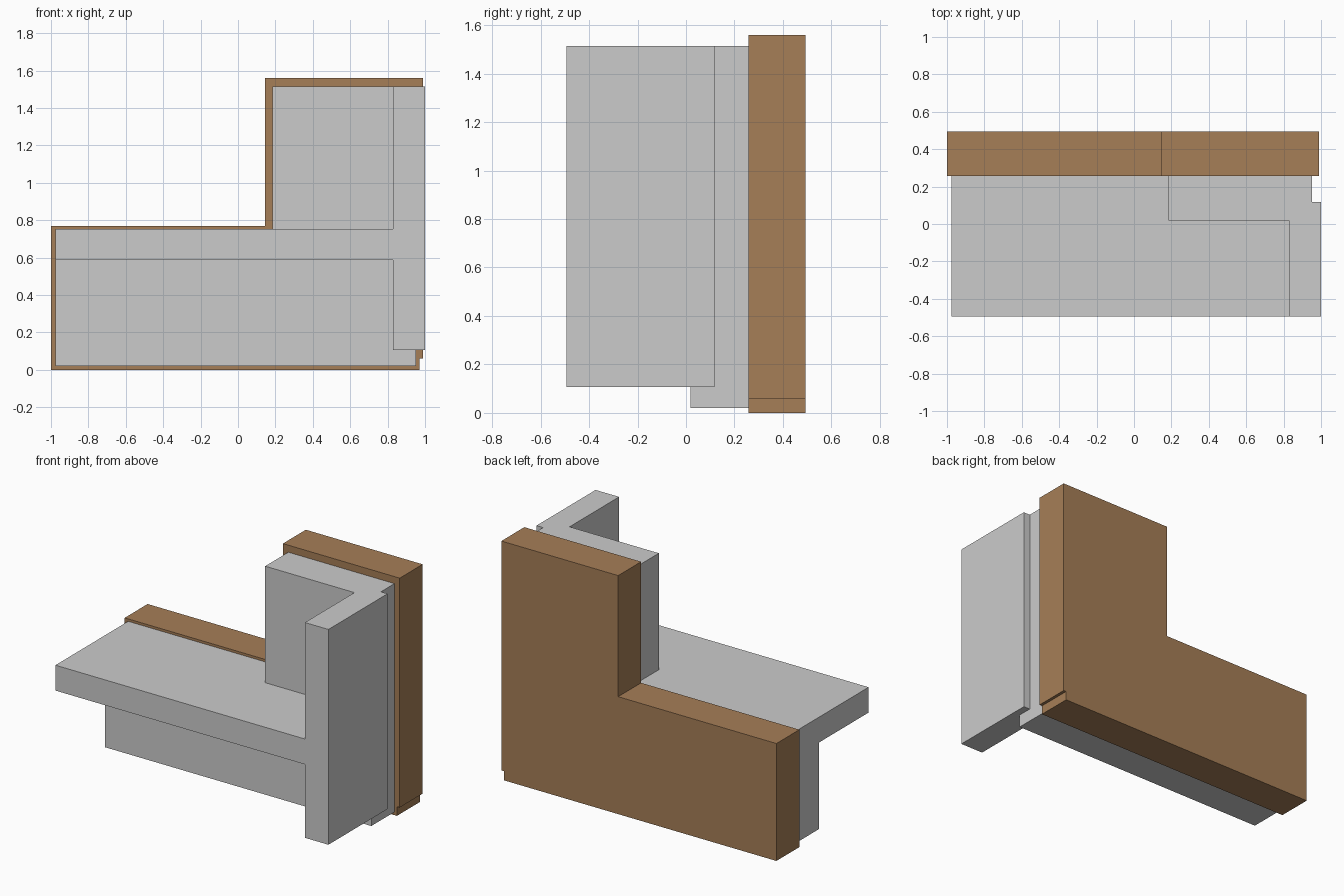
import bpy, bmesh, math

if "Cube" in bpy.data.objects:
    bpy.data.objects.remove(bpy.data.objects["Cube"])


def extrude_xz(name, profile, y0, y1):
    """Solid made from an x-z outline extruded from y0 to y1."""
    bm = bmesh.new()
    face = bm.faces.new([bm.verts.new((x, y0, z)) for x, z in profile])
    ext = bmesh.ops.extrude_face_region(bm, geom=[face])["geom"]
    moved = [v for v in ext if isinstance(v, bmesh.types.BMVert)]
    bmesh.ops.translate(bm, verts=moved, vec=(0, y1 - y0, 0))
    bmesh.ops.recalc_face_normals(bm, faces=bm.faces)
    mesh = bpy.data.meshes.new(name)
    bm.to_mesh(mesh)
    bm.free()
    obj = bpy.data.objects.new(name, mesh)
    bpy.context.collection.objects.link(obj)
    return obj


def box(name, x0, x1, y0, y1, z0, z1):
    return extrude_xz(name, [(x0, z0), (x1, z0), (x1, z1), (x0, z1)], y0, y1)


def union(target, others):
    """Merge solids into the target and clear leftover coplanar edges."""
    for other in others:
        mod = target.modifiers.new("join", 'BOOLEAN')
        mod.operation, mod.solver, mod.object = 'UNION', 'EXACT', other
    graph = bpy.context.evaluated_depsgraph_get()
    merged = bpy.data.meshes.new_from_object(target.evaluated_get(graph))
    target.modifiers.clear()
    bm = bmesh.new()
    bm.from_mesh(merged)
    bmesh.ops.dissolve_limit(bm, angle_limit=math.radians(1),
                             verts=bm.verts, edges=bm.edges)
    bm.to_mesh(merged)
    bm.free()
    target.data = merged
    merged.name = target.name
    for other in others:
        bpy.data.objects.remove(other)


# wooden L-shaped backing with a small notch in the lower right corner
backing = extrude_xz("wood_backing", [
    (-1, 0), (0.97, 0), (0.97, 0.06), (0.99, 0.06), (0.99, 1.56),
    (0.145, 1.56), (0.145, 0.768), (-1, 0.768)], 0.257, 0.494)
wood = bpy.data.materials.new("wood")
wood.diffuse_color = (0.38, 0.21, 0.095, 1)
wood.use_nodes = True
wood.node_tree.nodes["Principled BSDF"].inputs["Base Color"].default_value = wood.diffuse_color
backing.data.materials.append(wood)

# grey L-shaped wall in front of the backing
body = extrude_xz("grey_body", [
    (-0.975, 0.02), (0.952, 0.02), (0.952, 1.514),
    (0.184, 1.514), (0.184, 0.752), (-0.975, 0.752)], 0.018, 0.257)

# shelf and tall side panel, merged with the wall into one body
shelf = box("shelf", -0.975, 0.9, -0.494, 0.1, 0.586, 0.752)
side_panel = box("side_panel", 0.83, 1.0, -0.494, 0.117, 0.106, 1.514)
union(body, [shelf, side_panel])
